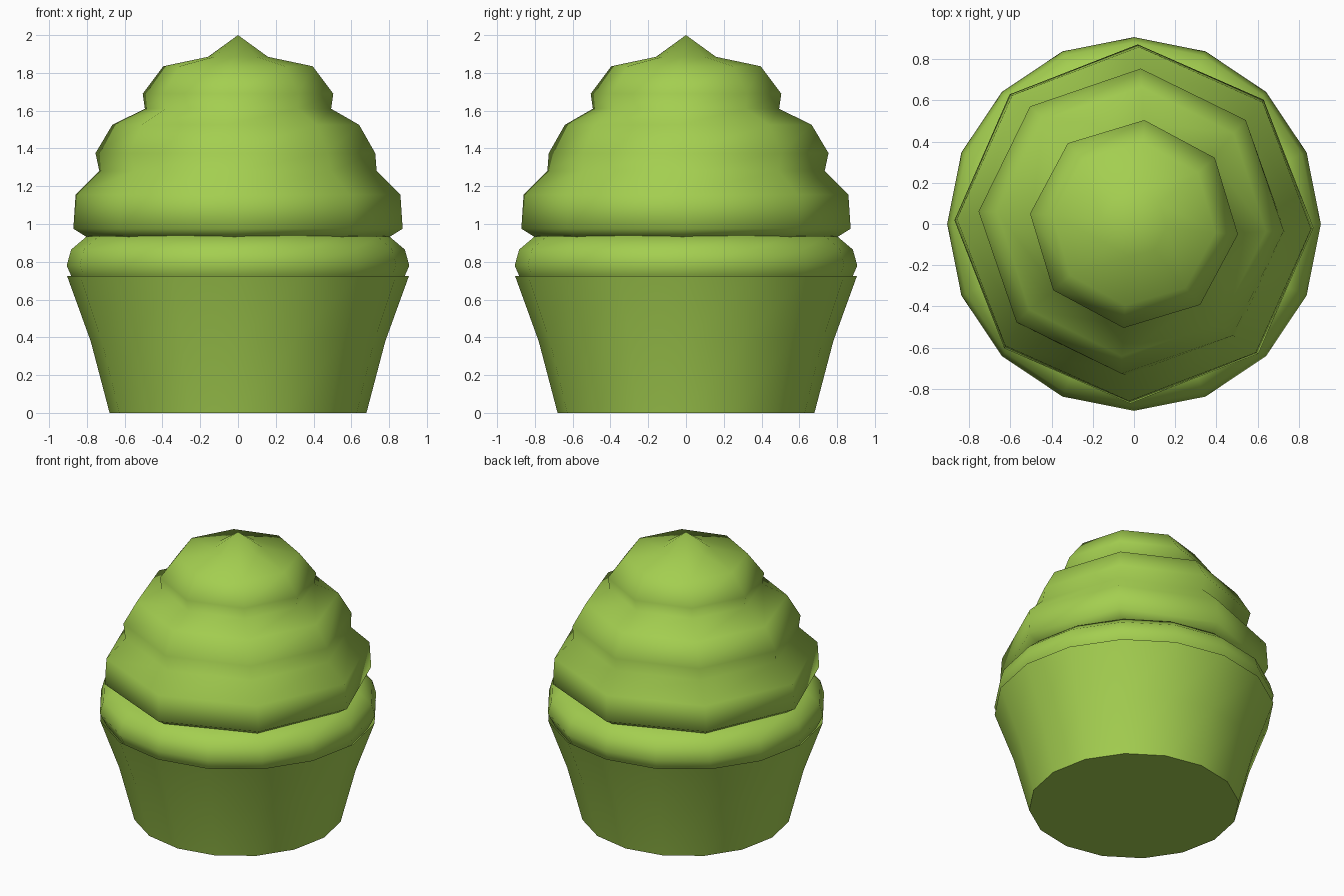
import bpy, bmesh
from math import cos, sin, pi, radians

if "Cube" in bpy.data.objects:
    bpy.data.objects.remove(bpy.data.objects["Cube"])

green = bpy.data.materials.new("green")
green.diffuse_color = (0.37, 0.62, 0.08, 1)
green.use_nodes = True
green.node_tree.nodes["Principled BSDF"].inputs["Base Color"].default_value = green.diffuse_color


def lathe(name, sides, rings, cap_bottom=False, tip=None):
    """Stack rings of (radius, z, twist in degrees, centre shift)."""
    bm = bmesh.new()
    loops = []
    for r, z, twist, shift in rings:
        loops.append([bm.verts.new((r * cos(2 * pi * i / sides + radians(twist)) - shift,
                                    r * sin(2 * pi * i / sides + radians(twist)) + shift, z))
                      for i in range(sides)])
    for a, b in zip(loops, loops[1:]):
        for i in range(sides):
            j = (i + 1) % sides
            bm.faces.new((a[i], a[j], b[j], b[i]))
    if cap_bottom:
        bm.faces.new(loops[0][::-1])
    if tip is not None:
        top = bm.verts.new((0, 0, tip))
        for i in range(sides):
            bm.faces.new((loops[-1][i], loops[-1][(i + 1) % sides], top))
    bm.normal_update()
    mesh = bpy.data.meshes.new(name)
    bm.to_mesh(mesh)
    bm.free()
    mesh.materials.append(green)
    obj = bpy.data.objects.new(name, mesh)
    bpy.context.collection.objects.link(obj)
    bpy.ops.object.select_all(action='DESELECT')
    obj.select_set(True)
    bpy.context.view_layer.objects.active = obj
    bpy.ops.object.shade_smooth_by_angle(angle=radians(75))
    return obj


# Paper cup
lathe("paper_cup", 16, [(0.68, 0, 0, 0), (0.78, 0.38, 0, 0), (0.905, 0.725, 0, 0)],
      cap_bottom=True)

# Cake bulging over the cup rim
lathe("cake_top", 16, [(0.86, 0.68, 0, 0), (0.885, 0.73, 0, 0), (0.907, 0.78, 0, 0),
                       (0.883, 0.865, 0, 0), (0.80, 0.935, 0, 0)], tip=0.96)

# Three frosting tiers, twisting slightly towards the peak
lathe("frosting", 8, [
    (0.70, 0.90, -1, 0), (0.80, 0.93, -1, 0), (0.872, 0.975, -1.2, 0), (0.86, 1.155, -1.6, 0),
    (0.735, 1.28, -3, 0), (0.742, 1.375, -3.6, 0.014), (0.655, 1.525, -4.2, 0.012),
    (0.495, 1.61, -5.2, 0), (0.507, 1.69, -5.7, 0), (0.398, 1.835, -6.2, 0),
    (0.16, 1.885, -7, 0)], tip=2.0)
